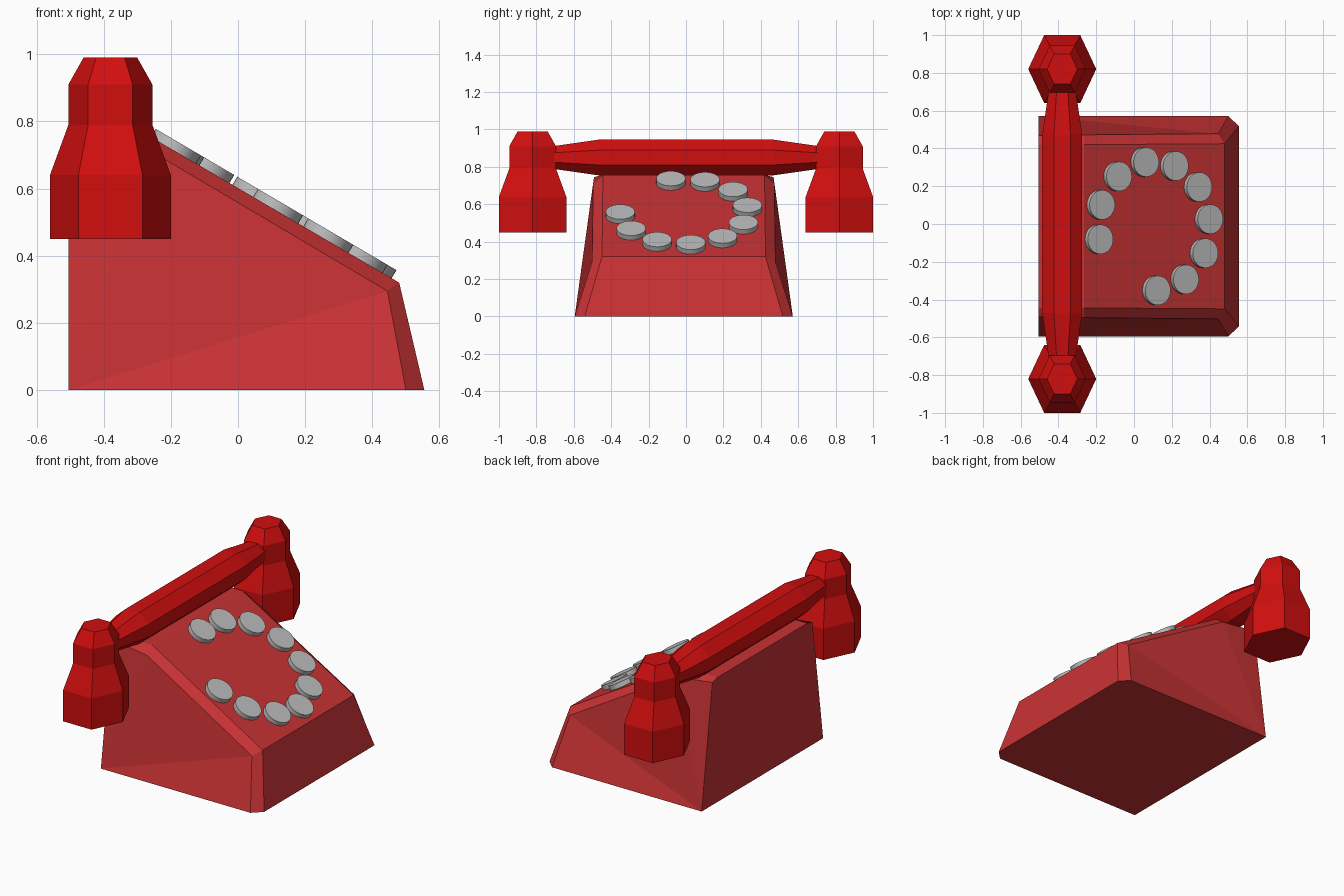
import bpy, bmesh, math
from mathutils import Matrix, Vector

if "Cube" in bpy.data.objects:
    bpy.data.objects.remove(bpy.data.objects["Cube"])


def material(name, rgb):
    m = bpy.data.materials.new(name)
    m.diffuse_color = (*rgb, 1)
    m.use_nodes = True
    m.node_tree.nodes["Principled BSDF"].inputs["Base Color"].default_value = m.diffuse_color
    return m


BODY_RED = material("body red", (0.58, 0.032, 0.034))
HANDSET_RED = material("handset red", (0.64, 0.0045, 0.0045))
GREY = material("key grey", (0.5, 0.5, 0.5))


def finish(name, bm, mat):
    bmesh.ops.recalc_face_normals(bm, faces=bm.faces[:])
    me = bpy.data.meshes.new(name)
    bm.to_mesh(me)
    bm.free()
    me.materials.append(mat)
    ob = bpy.data.objects.new(name, me)
    bpy.context.collection.objects.link(ob)
    return ob


def loft(name, rings, mat):
    """Skin a list of equal-length point rings and cap both ends."""
    bm = bmesh.new()
    vs = [[bm.verts.new(p) for p in r] for r in rings]
    n = len(vs[0])
    for a, b in zip(vs, vs[1:]):
        for i in range(n):
            bm.faces.new((a[i], a[(i + 1) % n], b[(i + 1) % n], b[i]))
    bm.faces.new(vs[0])
    bm.faces.new(vs[-1])
    return finish(name, bm, mat)


# Wedge body: half outline points (x, half width, z), mirrored across its centre line
YC = -0.012
half = {
    "A": (-0.505, 0.583, 0.0), "B": (0.50, 0.583, 0.0), "C": (0.555, 0.53, 0.0),
    "D": (0.445, 0.49, 0.295), "E": (0.48, 0.437, 0.32),
    "F": (-0.265, 0.484, 0.715), "G": (-0.265, 0.432, 0.757),
    "H": (-0.505, 0.480, 0.745), "J": (-0.505, 0.432, 0.757),
}
bm = bmesh.new()
side = {}
for s in (-1, 1):
    side[s] = {k: bm.verts.new((x, YC + s * h, z)) for k, (x, h, z) in half.items()}
    v = side[s]
    # side (folded), corner chamfer, ridge chamfer
    for f in ("AFH", "ADF", "ABD", "BCED", "DEGF", "FGJH"):
        bm.faces.new([v[k] for k in f])
# faces that span both sides: front, slope, top, back, bottom
for f in ("CE", "EG", "GJ", "JHA", "ABC"):
    bm.faces.new([side[-1][k] for k in f] + [side[1][k] for k in reversed(f)])
finish("telephone_body", bm, BODY_RED)

# Handset ear and mouth cups: six-sided stepped profile
HX, HY, HZ = -0.38, 0.82, 0.85
cup_profile = [(0.45, 0.18), (0.64, 0.18), (0.79, 0.125), (0.91, 0.125), (0.99, 0.08)]
hexagon = [(1, 0), (0.53, 1), (-0.53, 1), (-1, 0), (-0.53, -1), (0.53, -1)]
for s, name in ((-1, "handset_cup_front"), (1, "handset_cup_back")):
    loft(name, [[(HX + r * a, s * HY + r * b, z) for a, b in hexagon]
                for z, r in cup_profile], HANDSET_RED)

# Handset handle: eight-sided bar tapering at both ends
octagon = [math.radians(22.5 + 45 * i) for i in range(8)]
k = 1 / math.cos(math.radians(22.5))
handle = [(-0.73, 0.068, 0.058), (-0.47, 0.106, 0.095), (0.47, 0.106, 0.095), (0.73, 0.068, 0.058)]
loft("handset_handle", [[(HX + k * rx * math.cos(t), y, HZ + k * rz * math.sin(t)) for t in octagon]
                        for y, rx, rz in handle], HANDSET_RED)

# Ring of ten round keys lying on the slope
slope = math.atan2(0.757 - 0.32, 0.48 + 0.265)
down = Vector((math.cos(slope), 0, -math.sin(slope)))
normal = Vector((math.sin(slope), 0, math.cos(slope)))
cx = 0.097
centre = Vector((cx, -0.01, 0.32 + (0.48 - cx) * math.tan(slope)))
for i in range(10):
    a = math.radians(-87 + 31 * i)
    pos = centre + down * (0.342 * math.cos(a)) + Vector((0, 0.342 * math.sin(a), 0)) + normal * 0.011
    bm = bmesh.new()
    bmesh.ops.create_cone(bm, cap_ends=True, segments=32, radius1=0.078, radius2=0.078, depth=0.034,
                          matrix=Matrix.Translation(pos) @ Matrix.Rotation(slope, 4, "Y"))
    ob = finish("dial_key_%d" % (i + 1), bm, GREY)
    for p in ob.data.polygons:
        p.use_smooth = len(p.vertices) == 4
    for e in ob.data.edges:
        fs = [p for p in ob.data.polygons if len(p.vertices) > 4 and set(e.vertices) <= set(p.vertices)]
        e.use_edge_sharp = bool(fs)
